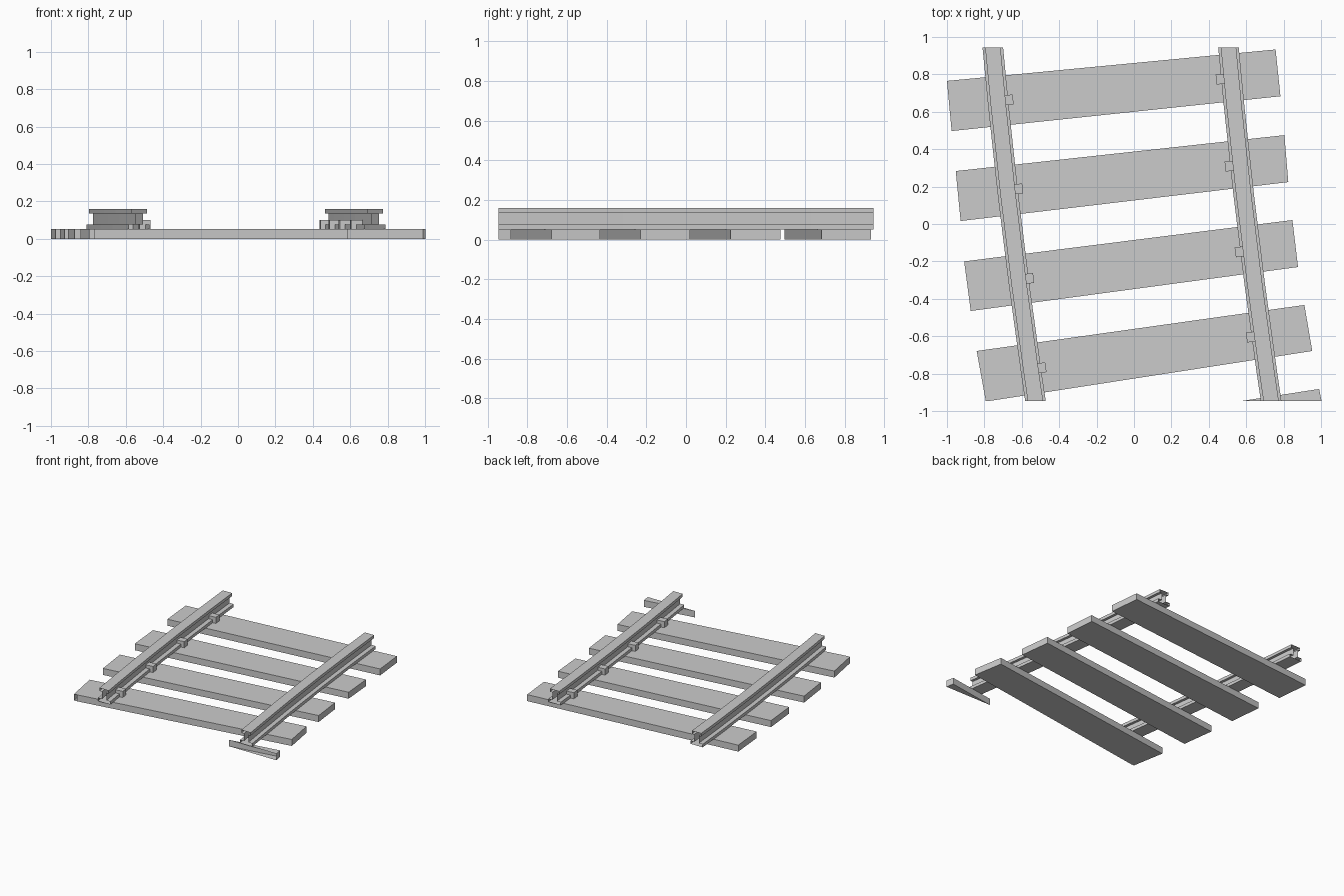
import bpy, bmesh, math
from mathutils import Matrix, Vector

if "Cube" in bpy.data.objects:
    bpy.data.objects.remove(bpy.data.objects["Cube"])

END = 0.945          # track section is cut flat at y = +-END
LEFT, RIGHT = -0.655, 0.605


def rail_x(x0, y):
    """Centre line of a gently curved rail."""
    return x0 - 0.1206 * y + 0.0157 * y * y


def finish(bm, name):
    mesh = bpy.data.meshes.new(name)
    bm.to_mesh(mesh)
    bm.free()
    obj = bpy.data.objects.new(name, mesh)
    bpy.context.collection.objects.link(obj)
    return obj


# Sleepers: wedge planks following the curve, cut at the front of the section
def sleeper(name, corners):
    bm = bmesh.new()
    face = bm.faces.new([bm.verts.new((x, y, 0)) for x, y in corners])
    ext = bmesh.ops.extrude_face_region(bm, geom=[face])
    top = [v for v in ext["geom"] if isinstance(v, bmesh.types.BMVert)]
    bmesh.ops.translate(bm, verts=top, vec=(0, 0, 0.052))
    bmesh.ops.recalc_face_normals(bm, faces=bm.faces[:])
    bmesh.ops.bisect_plane(bm, geom=bm.verts[:] + bm.edges[:] + bm.faces[:],
                           plane_co=(0, -END, 0), plane_no=(0, -1, 0), clear_outer=True)
    finish(bm, name)


sleepers = [
    [(-1.0, 0.765), (-0.975, 0.497), (0.783, 0.683), (0.757, 0.933)],
    [(-0.953, 0.283), (-0.927, 0.016), (0.825, 0.224), (0.804, 0.475)],
    [(-0.908, -0.20), (-0.873, -0.465), (0.877, -0.23), (0.847, 0.021)],
    [(-0.841, -0.679), (-0.792, -0.949), (0.953, -0.679), (0.911, -0.433)],
    [(-0.77, -1.155), (-0.70, -1.42), (1.04, -1.14), (0.99, -0.882)],
]
for i, corners in enumerate(sleepers):
    sleeper(f"sleeper_{i + 1}", corners)

# Rails: I-shaped profile swept through a few stations, open at the cut ends
half = [(0.055, 0.052), (0.055, 0.076), (0.02, 0.076),
        (0.02, 0.136), (0.041, 0.136), (0.041, 0.16)]
profile = half + [(-x, z) for x, z in reversed(half)]
stations = [END, 0.63, 0.16, -0.32, -0.79, -END]


def rail(name, x0):
    bm = bmesh.new()
    rings = [[bm.verts.new((rail_x(x0, y) + px, y, z)) for px, z in profile]
             for y in stations]
    n = len(profile)
    for a, b in zip(rings, rings[1:]):
        for i in range(n):
            j = (i + 1) % n
            bm.faces.new((a[i], a[j], b[j], b[i]))
    bmesh.ops.recalc_face_normals(bm, faces=bm.faces[:])
    finish(bm, name)


# Clips: small blocks holding the inner foot of each rail
def clip(name, x0, y, side):
    bm = bmesh.new()
    bmesh.ops.create_cube(bm, size=1)
    angle = math.atan(0.1206 - 0.0314 * y)
    place = (Matrix.Translation(Vector((rail_x(x0, y) + side * 0.052, y, 0.076)))
             @ Matrix.Rotation(angle, 4, 'Z')
             @ Matrix.Diagonal((0.06, 0.053, 0.05, 1)))
    bmesh.ops.transform(bm, matrix=place, verts=bm.verts[:])
    finish(bm, name)


for label, x0, side, ys in (("left", LEFT, 1, (0.663, 0.187, -0.292, -0.77)),
                            ("right", RIGHT, -1, (0.775, 0.31, -0.148, -0.603))):
    rail(f"{label}_rail", x0)
    for i, y in enumerate(ys):
        clip(f"{label}_clip_{i + 1}", x0, y, side)
